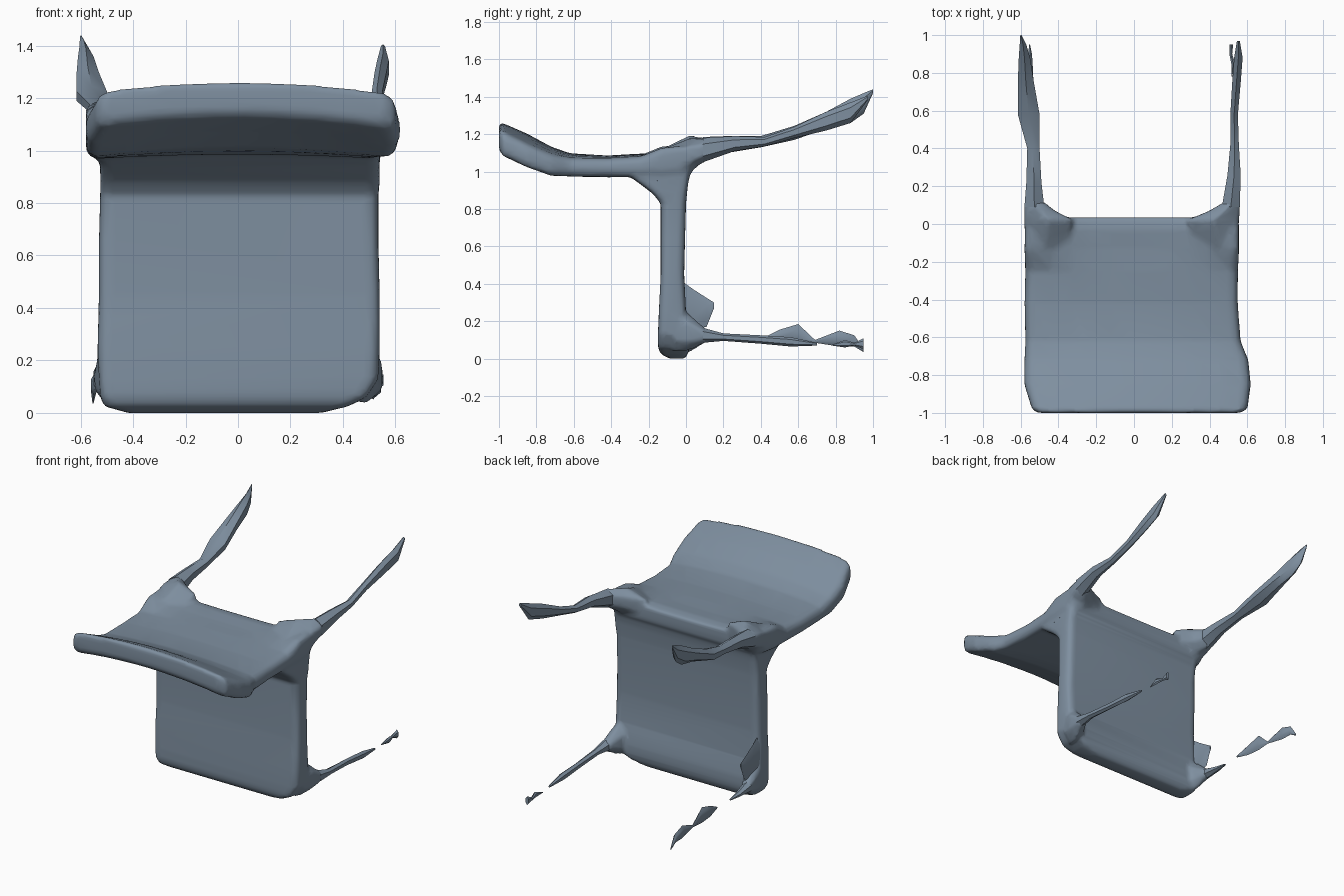
import bpy, bmesh, math

slate = bpy.data.materials.new("slate")
slate.diffuse_color = (0.21, 0.275, 0.35, 1)


def ring(a0, a1, b0, b1, r, steps):
    """Rounded rectangle, long sides split so it can be crowned."""
    r = min(r, 0.45 * (a1 - a0), 0.45 * (b1 - b0))
    pts = []
    for cx, cy, start in ((a1 - r, b0 + r, -90), (a1 - r, b1 - r, 0),
                          (a0 + r, b1 - r, 90), (a0 + r, b0 + r, 180)):
        for k in range(3):
            t = math.radians(start + 45 * k)
            pts.append((cx + r * math.cos(t), cy + r * math.sin(t)))
        if start in (0, 180):
            s = -1 if start == 0 else 1
            span = (a1 - a0) - 2 * r
            y = b1 if start == 0 else b0
            base = a1 - r if start == 0 else a0 + r
            for i in range(1, steps):
                pts.append((base + s * span * i / steps, y))
    return pts


def blade(a0, a1, b0, b1):
    """Six-sided section for the thin legs."""
    m, q = (a0 + a1) / 2, (b1 - b0) * 0.25
    return [(m, b0), (a1, b0 + q), (a1, b1 - q), (m, b1), (a0, b1 - q), (a0, b0 + q)]


def smooth(ob, angle):
    bpy.ops.object.select_all(action='DESELECT')
    ob.select_set(True)
    bpy.context.view_layer.objects.active = ob
    bpy.ops.object.shade_smooth_by_angle(angle=math.radians(angle))


def loft(name, axis, sections, r=0.04, steps=10, thin=False, bend=None):
    bm = bmesh.new()
    rings = []
    for t, *box in sections:
        loop = []
        for a, b in (blade(*box) if thin else ring(*box, r, steps)):
            co = (a, t, b) if axis == 'y' else (a, b, t)
            loop.append(bm.verts.new(bend(co) if bend else co))
        rings.append(loop)
    for p, q in zip(rings, rings[1:]):
        n = len(p)
        for i in range(n):
            bm.faces.new((p[i], p[(i + 1) % n], q[(i + 1) % n], q[i]))
    bm.faces.new(rings[0])
    bm.faces.new(rings[-1])
    bmesh.ops.recalc_face_normals(bm, faces=bm.faces)
    me = bpy.data.meshes.new(name)
    bm.to_mesh(me)
    bm.free()
    me.materials.append(slate)
    ob = bpy.data.objects.new(name, me)
    bpy.context.collection.objects.link(ob)
    smooth(ob, 40)
    return ob


def crown(co):
    """Arch the free edge, bulge the middle, lift the rear corners."""
    x, y, z = co
    u = (x / 0.57) ** 2
    z -= 0.045 * max(0.0, -y - 0.5) * 2 * u
    if -0.95 < y < -0.2:
        z += 0.018 * (1 - u)
    if y > -0.2 and z > 1.05:
        z += 0.05 * u * u
    return (x, y, z)


# Seat slab standing on edge, flaring into the backrest at the top
seat = loft("seat_and_backrest", 'z', [
    (0.00, -0.42, 0.32, -0.09, -0.005), (0.025, -0.51, 0.42, -0.135, 0.01),
    (0.06, -0.525, 0.49, -0.15, 0.02), (0.13, -0.53, 0.535, -0.15, 0.02),
    (0.25, -0.535, 0.54, -0.145, 0.0), (0.45, -0.53, 0.54, -0.135, -0.01),
    (0.65, -0.53, 0.535, -0.135, -0.005), (0.83, -0.525, 0.535, -0.135, 0.0),
    (0.88, -0.525, 0.54, -0.175, 0.005), (0.93, -0.525, 0.54, -0.24, 0.01),
    (0.98, -0.53, 0.54, -0.31, 0.02), (1.03, -0.53, 0.54, -0.33, 0.025)], r=0.035)

# Backrest, crowned towards its free edge
back = loft("backrest", 'y', [
    (-1.0, -0.51, 0.56, 1.155, 1.26), (-0.98, -0.54, 0.60, 1.125, 1.26),
    (-0.85, -0.58, 0.618, 1.055, 1.185), (-0.72, -0.58, 0.605, 0.995, 1.115),
    (-0.62, -0.575, 0.565, 0.98, 1.08), (-0.42, -0.58, 0.55, 0.967, 1.068),
    (-0.25, -0.575, 0.55, 0.967, 1.078), (-0.13, -0.58, 0.555, 0.97, 1.095),
    (-0.03, -0.575, 0.555, 0.98, 1.105), (0.035, -0.55, 0.535, 1.0, 1.095)],
    r=0.04, bend=crown)

# Gussets where the four legs grow out of the corners
gussets = [
    loft("gusset_upper_left", 'y', [
        (-0.18, -0.575, -0.38, 0.99, 1.10), (0.02, -0.58, -0.32, 1.0, 1.195),
        (0.07, -0.58, -0.42, 1.03, 1.19), (0.115, -0.58, -0.475, 1.06, 1.185)], thin=True),
    loft("gusset_upper_right", 'y', [
        (-0.18, 0.38, 0.555, 0.99, 1.10), (0.02, 0.28, 0.555, 1.0, 1.18),
        (0.07, 0.40, 0.56, 1.03, 1.18), (0.115, 0.475, 0.56, 1.06, 1.18)], thin=True),
    loft("gusset_lower_left", 'y', [
        (-0.06, -0.535, -0.42, 0.02, 0.30), (0.02, -0.545, -0.45, 0.03, 0.23),
        (0.115, -0.55, -0.49, 0.09, 0.15)], thin=True),
    loft("gusset_lower_right", 'y', [
        (-0.06, 0.42, 0.535, 0.03, 0.30), (0.02, 0.44, 0.55, 0.04, 0.24),
        (0.115, 0.49, 0.555, 0.09, 0.155)], thin=True)]

# Fuse the body into one skin with soft joints
bpy.ops.object.select_all(action='DESELECT')
for ob in [seat, back] + gussets:
    ob.select_set(True)
bpy.context.view_layer.objects.active = seat
bpy.ops.object.join()
mod = seat.modifiers.new("fuse", 'REMESH')
mod.mode = 'VOXEL'
mod.voxel_size = 0.014
mod = seat.modifiers.new("soften", 'SMOOTH')
mod.iterations = 5
mod = seat.modifiers.new("reduce", 'DECIMATE')
mod.ratio = 0.08
dg = bpy.context.evaluated_depsgraph_get()
skin = bpy.data.meshes.new_from_object(seat.evaluated_get(dg))
seat.modifiers.clear()
seat.data = skin
skin.materials.clear()
skin.materials.append(slate)
smooth(seat, 60)

# Upper pair of legs
loft("upper_leg_left", 'y', [
    (0.09, -0.58, -0.475, 1.05, 1.185), (0.22, -0.57, -0.49, 1.10, 1.19),
    (0.40, -0.565, -0.50, 1.13, 1.19), (0.58, -0.615, -0.50, 1.17, 1.245),
    (0.75, -0.615, -0.53, 1.23, 1.32), (0.88, -0.61, -0.55, 1.26, 1.39),
    (0.95, -0.605, -0.57, 1.31, 1.42), (1.0, -0.602, -0.595, 1.42, 1.44)], thin=True)
loft("upper_leg_right", 'y', [
    (0.09, 0.465, 0.56, 1.05, 1.18), (0.26, 0.495, 0.565, 1.11, 1.19),
    (0.42, 0.51, 0.555, 1.135, 1.185), (0.58, 0.51, 0.55, 1.18, 1.24),
    (0.75, 0.52, 0.565, 1.22, 1.32), (0.88, 0.53, 0.575, 1.26, 1.37),
    (0.97, 0.545, 0.56, 1.38, 1.405)], thin=True)

# Lower pair of legs, worn thin and broken
loft("lower_leg_right", 'y', [
    (0.09, 0.49, 0.555, 0.085, 0.165), (0.20, 0.51, 0.55, 0.095, 0.135),
    (0.40, 0.51, 0.54, 0.08, 0.125), (0.56, 0.51, 0.545, 0.065, 0.115),
    (0.70, 0.52, 0.53, 0.07, 0.085)], thin=True)
loft("lower_leg_right_tip", 'y', [
    (0.78, 0.515, 0.52, 0.07, 0.075), (0.85, 0.515, 0.535, 0.06, 0.10),
    (0.90, 0.505, 0.52, 0.07, 0.085), (0.95, 0.505, 0.525, 0.05, 0.11)], thin=True)
loft("lower_leg_left", 'y', [
    (0.09, -0.55, -0.49, 0.085, 0.16), (0.20, -0.545, -0.51, 0.10, 0.13),
    (0.28, -0.53, -0.52, 0.105, 0.115)], thin=True)
loft("lower_leg_left_shard", 'y', [
    (0.41, -0.52, -0.51, 0.10, 0.11), (0.50, -0.545, -0.52, 0.085, 0.155),
    (0.60, -0.55, -0.525, 0.08, 0.185), (0.69, -0.54, -0.53, 0.085, 0.10),
    (0.82, -0.56, -0.535, 0.065, 0.15), (0.90, -0.56, -0.54, 0.065, 0.125),
    (0.95, -0.555, -0.55, 0.035, 0.05)], thin=True)

# Small torn flap above the left lower leg
loft("corner_flap", 'y', [
    (-0.03, -0.53, -0.50, 0.16, 0.42), (0.04, -0.525, -0.505, 0.17, 0.37),
    (0.11, -0.52, -0.505, 0.17, 0.325), (0.15, -0.515, -0.507, 0.27, 0.30)], thin=True)
